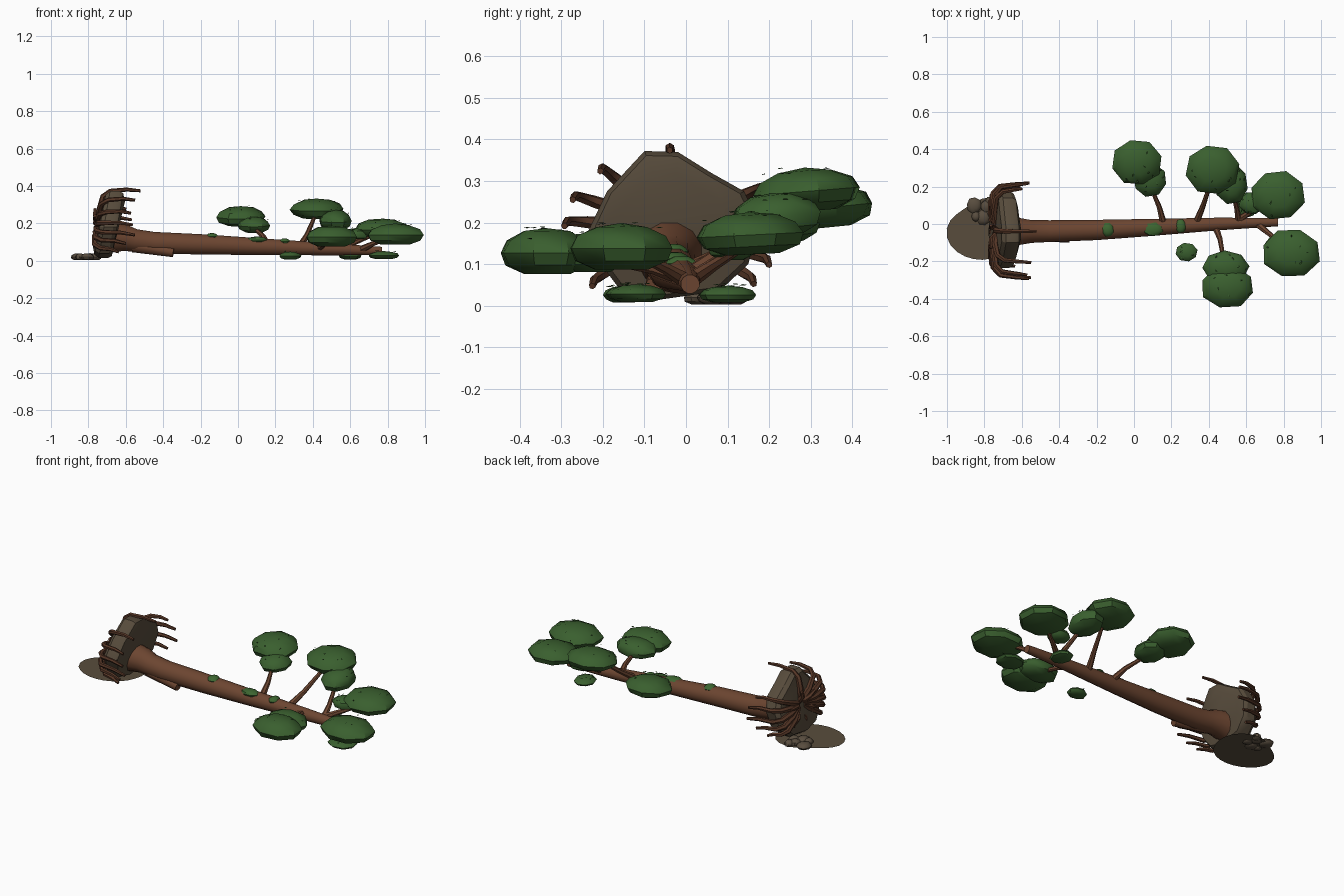
import bpy, bmesh, math, random
from mathutils import Vector, Matrix

if "Cube" in bpy.data.objects:
    bpy.data.objects.remove(bpy.data.objects["Cube"])

random.seed(4)


def material(name, rgb):
    m = bpy.data.materials.new(name)
    m.diffuse_color = (*rgb, 1)
    m.use_nodes = True
    m.node_tree.nodes["Principled BSDF"].inputs["Base Color"].default_value = m.diffuse_color
    return m


BARK = material("bark brown", (0.15, 0.06, 0.03))
ROOT = material("root brown", (0.095, 0.038, 0.02))
SOIL = material("soil", (0.098, 0.073, 0.046))
STONE = material("clod brown", (0.10, 0.075, 0.05))
LEAF = material("leaf green", (0.042, 0.115, 0.028))
MOSS = material("moss green", (0.045, 0.13, 0.03))


def finish(name, bm, mat, angle=35):
    bmesh.ops.recalc_face_normals(bm, faces=bm.faces)
    me = bpy.data.meshes.new(name)
    bm.to_mesh(me)
    bm.free()
    me.materials.append(mat)
    for p in me.polygons:
        p.use_smooth = True
    me.set_sharp_from_angle(angle=math.radians(angle))
    ob = bpy.data.objects.new(name, me)
    bpy.context.collection.objects.link(ob)
    return ob


def loft(bm, rings):
    """Bridge rings of points and cap both ends."""
    vs = [[bm.verts.new(p) for p in r] for r in rings]
    n = len(vs[0])
    for a, b in zip(vs, vs[1:]):
        for i in range(n):
            bm.faces.new((a[i], a[(i + 1) % n], b[(i + 1) % n], b[i]))
    bm.faces.new(vs[0])
    bm.faces.new(vs[-1])


def tube(name, path, radii, mat, sides=8):
    pts = [Vector(p) for p in path]
    rings, prev = [], None
    for i, (p, r) in enumerate(zip(pts, radii)):
        t = (pts[min(i + 1, len(pts) - 1)] - pts[max(i - 1, 0)]).normalized()
        if prev is None:
            prev = t.orthogonal()
        u = (prev - t * prev.dot(t)).normalized()
        w, prev = t.cross(u), u
        rings.append([p + r * (math.cos(a) * u + math.sin(a) * w)
                      for a in (2 * math.pi * k / sides for k in range(sides))])
    bm = bmesh.new()
    loft(bm, rings)
    return finish(name, bm, mat, 50)


def blob(name, loc, size, mat, jitter=0.05, tilt=0.0):
    """Flattened eight-sided lump with steep sides."""
    bm = bmesh.new()
    bmesh.ops.create_uvsphere(bm, u_segments=8, v_segments=6, radius=1)
    turn = Matrix.Rotation(random.uniform(0, 6), 3, 'Z')
    lean = Matrix.Rotation(tilt, 3, 'X')
    for v in bm.verts:
        c = turn @ v.co * random.uniform(1 - jitter, 1 + jitter)
        if c.z < 0:
            c = Vector((c.x * 1.03, c.y * 1.03, max(c.z, -0.85)))
        v.co = lean @ Vector([c[k] * size[k] for k in range(3)]) + Vector(loc)
    return finish(name, bm, mat, 40)


# Trunk, flared at the root end
tube("trunk",
     [(-0.68, -0.04, 0.125), (-0.60, -0.04, 0.122), (-0.55, -0.04, 0.108),
      (-0.45, -0.038, 0.096), (-0.2, -0.032, 0.088), (0.1, -0.018, 0.076),
      (0.45, 0.0, 0.063), (0.77, 0.01, 0.052)],
     [0.085, 0.072, 0.063, 0.06, 0.056, 0.047, 0.035, 0.023], BARK, 12)
# Broken stub near the base
tube("trunk_stub", [(-0.56, -0.055, 0.08), (-0.345, -0.075, 0.044)], [0.035, 0.025], BARK)

# Tilted root plate of soil
outline = [(-0.1, 0.372), (-0.02, 0.37), (0.06, 0.32), (0.14, 0.275), (0.175, 0.2),
           (0.15, 0.1), (0.08, 0.035), (-0.06, 0.015), (-0.16, 0.04), (-0.205, 0.1),
           (-0.235, 0.18), (-0.19, 0.275)]


def plate_ring(x, s):
    return [(x + 0.17 * (z - 0.19), -0.03 + (y + 0.03) * s, 0.19 + (z - 0.19) * s) for y, z in outline]


bm = bmesh.new()
loft(bm, [plate_ring(-0.748, 0.6), plate_ring(-0.738, 0.9), plate_ring(-0.715, 1.0),
          plate_ring(-0.665, 1.0), plate_ring(-0.645, 0.94), plate_ring(-0.635, 0.7)])
finish("root_plate", bm, SOIL, 30)

# Roots: fan across the back of the plate, then bend forward over its rim
roots = [(-40, 0.08), (-24, 0.12), (-8, 0.16), (12, 0.14), (30, 0.1), (92, 0.16),
         (132, 0.14), (157, 0.13), (176, 0.15), (192, 0.17), (206, 0.13), (222, 0.1)]
for i, (deg, reach) in enumerate(roots):
    c, s = math.cos(math.radians(deg)), math.sin(math.radians(deg))
    ry, rz = (0.225 if c > 0 else 0.235), 0.175

    def at(x, k, drop=0.0):
        z = 0.19 + rz * s * k
        return (x + 0.17 * (z - 0.19), -0.03 + ry * c * k, max(z - drop, 0.02))
    tube(f"root_{i}", [at(-0.735, 0.12), at(-0.754, 0.5), at(-0.748, 0.88), at(-0.715, 1.04),
                       at(-0.715 + reach * 0.55, 1.09), at(-0.715 + reach, 1.12, 0.012)],
         [0.02, 0.017, 0.015, 0.013, 0.011, 0.008], ROOT, 6)
# Short roots in the middle of the back
for i in range(6):
    a = math.radians(20 + 60 * i)
    y, z = math.cos(a), math.sin(a)
    tube(f"short_root_{i}", [(-0.735, -0.03 + 0.03 * y, 0.18 + 0.03 * z),
                             (-0.765, -0.03 + 0.07 * y, 0.18 + 0.07 * z),
                             (-0.765, -0.03 + 0.13 * y, 0.17 + 0.11 * z)], [0.016, 0.013, 0.008], ROOT, 6)

# Bare soil patch left by the roots, bulging to the front left
bm = bmesh.new()
patch = []
for k in range(24):
    a = 2 * math.pi * k / 24
    r = 1 + 0.06 * math.cos(2 * (a - math.radians(215))) - 0.03 * math.cos(3 * a)
    r -= 0.1 * max(0, math.cos(a - math.radians(130))) ** 4
    patch.append(bm.verts.new((-0.81 + 0.185 * r * math.cos(a), -0.025 + 0.17 * r * math.sin(a), 0.012)))
bm.faces.new(patch)
finish("soil_patch", bm, SOIL)

# Clods beside the hole
for i, (x, y, r) in enumerate([(-0.855, 0.1, 0.04), (-0.805, 0.035, 0.038), (-0.79, 0.095, 0.032),
                               (-0.845, 0.04, 0.025), (-0.76, 0.06, 0.03), (-0.77, 0.12, 0.025)]):
    blob(f"clod_{i}", (x, y, 0.02), (r, r * 1.1, 0.02), STONE)

# Branches
branches = [
    [(0.16, -0.01, 0.08), (0.135, 0.09, 0.13), (0.08, 0.22, 0.18)],
    [(0.33, 0.0, 0.07), (0.37, 0.1, 0.14), (0.42, 0.25, 0.26)],
    [(0.56, 0.01, 0.06), (0.55, 0.08, 0.11), (0.52, 0.2, 0.21)],
    [(0.54, 0.01, 0.06), (0.63, 0.07, 0.1), (0.75, 0.15, 0.15)],
    [(0.66, 0.0, 0.06), (0.72, -0.05, 0.09), (0.82, -0.13, 0.13)],
    [(0.43, 0.0, 0.065), (0.46, -0.08, 0.09), (0.49, -0.25, 0.12)],
]
for i, path in enumerate(branches):
    tube(f"branch_{i}", path, [0.02, 0.014, 0.009], BARK, 7)

# Foliage clumps: position, half sizes, sideways tilt
clumps = [
    ((0.015, 0.33, 0.235), (0.135, 0.125, 0.056), 0.1), ((0.085, 0.235, 0.19), (0.09, 0.09, 0.045), 0.1),
    ((0.42, 0.29, 0.275), (0.145, 0.135, 0.056), 0.08), ((0.52, 0.215, 0.215), (0.09, 0.11, 0.058), 0.1),
    ((0.77, 0.155, 0.17), (0.148, 0.135, 0.055), 0.05), ((0.63, 0.11, 0.14), (0.07, 0.06, 0.035), 0),
    ((0.84, -0.155, 0.138), (0.158, 0.133, 0.06), 0), ((0.5, -0.335, 0.127), (0.145, 0.115, 0.06), 0),
    ((0.49, -0.23, 0.125), (0.125, 0.09, 0.052), 0),
    ((0.28, -0.15, 0.026), (0.06, 0.05, 0.022), 0), ((0.6, 0.1, 0.026), (0.06, 0.07, 0.022), 0),
    ((0.78, -0.12, 0.028), (0.085, 0.075, 0.023), 0),
]
for i, (loc, size, tilt) in enumerate(clumps):
    blob(f"foliage_{i}", loc, size, LEAF, 0.03, tilt)

# Loose leaves around the clumps
bm = bmesh.new()
for loc, size, tilt in clumps:
    for k in range(7):
        a, r = random.uniform(0, 6.28), random.uniform(0.3, 0.9)
        up = math.sqrt(1 - r * r) * size[2] + 0.006
        p = Vector(loc) + Vector((size[0] * r * math.cos(a), size[1] * r * math.sin(a), up))
        spin = Matrix.Rotation(random.uniform(0, 6), 3, 'Z') @ Matrix.Rotation(0.4, 3, 'X')
        bm.faces.new([bm.verts.new(p + spin @ Vector(q)) for q in
                      ((-0.009, 0, 0), (0, -0.004, 0), (0.009, 0, 0), (0, 0.004, 0))])
finish("loose_leaves", bm, LEAF)

# Moss patches on the trunk
for i, (x, y, z, sx) in enumerate([(-0.14, -0.03, 0.13, 0.035), (0.1, -0.028, 0.112, 0.058),
                                   (0.25, -0.012, 0.102, 0.03)]):
    blob(f"moss_{i}", (x, y, z), (sx, 0.038, 0.018), MOSS)
